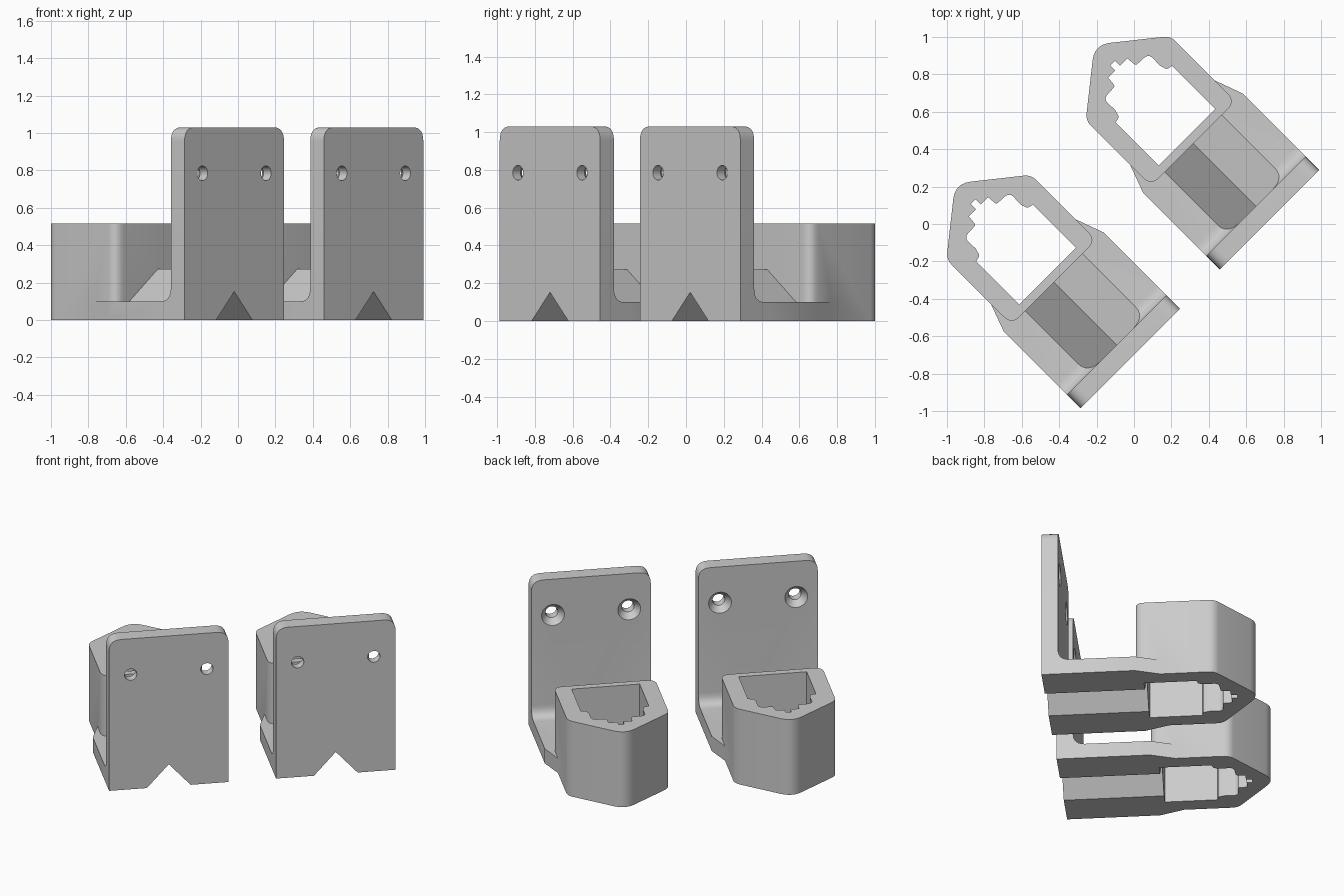
import bpy, bmesh, math
from mathutils import Vector

if "Cube" in bpy.data.objects:
    bpy.data.objects.remove(bpy.data.objects["Cube"])

grey = bpy.data.materials.new("plain grey")
grey.diffuse_color = (0.6, 0.6, 0.6, 1)
grey.use_nodes = True
grey.node_tree.nodes["Principled BSDF"].inputs["Base Color"].default_value = grey.diffuse_color


def rounded(corners, steps=6):
    """Outline from (x, y, cutback) corners; cutback 0 keeps a sharp corner."""
    out = []
    for i, (x, y, d) in enumerate(corners):
        p = Vector((x, y))
        if d == 0:
            out.append(p)
            continue
        a = p + (Vector(corners[i - 1][:2]) - p).normalized() * d
        b = p + (Vector(corners[(i + 1) % len(corners)][:2]) - p).normalized() * d
        for k in range(steps + 1):
            t = k / steps
            out.append(a * (1 - t) ** 2 + p * 2 * t * (1 - t) + b * t * t)
    return out


def prism(name, outline, lo, hi, axis):
    """Extrude a 2D outline along the given axis."""
    place = {"x": lambda p, h: (h, p[0], p[1]),
             "y": lambda p, h: (p[0], h, p[1]),
             "z": lambda p, h: (p[0], p[1], h)}[axis]
    bm = bmesh.new()
    low = [bm.verts.new(place(p, lo)) for p in outline]
    high = [bm.verts.new(place(p, hi)) for p in outline]
    n = len(low)
    bm.faces.new(low)
    bm.faces.new(high)
    for i in range(n):
        j = (i + 1) % n
        bm.faces.new((low[i], low[j], high[j], high[i]))
    bmesh.ops.recalc_face_normals(bm, faces=bm.faces)
    mesh = bpy.data.meshes.new(name)
    bm.to_mesh(mesh)
    bm.free()
    mesh.materials.append(grey)
    ob = bpy.data.objects.new(name, mesh)
    bpy.context.collection.objects.link(ob)
    return ob


def combine(ob, tool, operation):
    """Apply a boolean and drop the tool object."""
    mod = ob.modifiers.new("bool", "BOOLEAN")
    mod.operation, mod.object, mod.solver = operation, tool, "EXACT"
    deps = bpy.context.evaluated_depsgraph_get()
    mesh = bpy.data.meshes.new_from_object(ob.evaluated_get(deps))
    ob.modifiers.clear()
    ob.data = mesh
    bpy.data.objects.remove(tool)


def mirror(half):
    """Close a half outline (x > 0) with its mirror image."""
    return half + [(-p[0],) + tuple(p[1:]) for p in reversed(half)]


# back plate and foot: filleted L profile, trimmed to shape in front and plan
bracket = prism("wall_bracket", rounded([
    (0, 0, 0), (0.74, 0, 0), (0.74, 0.1, 0), (0.103, 0.1, 0.075),
    (0.103, 1.03, 0), (0, 1.03, 0)]), -0.5, 0.5, "x")
front = rounded(mirror([(0.376, -0.1, 0), (0.376, 1.03, 0.075)]))
combine(bracket, prism("front_trim", front, -0.1, 1, "y"), "INTERSECT")
plan = mirror([(0.4, -0.1), (0.4, 0.2), (0.376, 0.2), (0.376, 0.58), (0.316, 0.745)])
combine(bracket, prism("plan_trim", plan, -0.1, 1.2, "z"), "INTERSECT")

# raised ridge over the foot
ridge = [(-0.216, 0.05), (0.216, 0.05), (0.216, 0.1), (0, 0.273), (-0.216, 0.1)]
combine(bracket, prism("ridge", ridge, 0.05, 0.6, "y"), "UNION")

# pointed socket body
body = rounded([(0.32, 0.577, 0.06), (0.32, 1.07, 0.04), (0, 1.325, 0.085),
                (-0.32, 1.07, 0.04), (-0.32, 0.577, 0.06)])
combine(bracket, prism("socket", body, 0, 0.515, "z"), "UNION")

# V groove underneath
groove = [(-0.142, -0.005), (0.142, -0.005), (0, 0.152)]
combine(bracket, prism("groove", groove, -0.1, 0.7, "y"), "DIFFERENCE")

# toothed opening through the socket
opening = mirror([
    (0.214, 0.624, 0), (0.214, 0.951, 0), (0.18, 0.958, 0.012), (0.168, 1.0, 0),
    (0.172, 1.085, 0.035), (0.078, 1.09, 0.012), (0.073, 1.148, 0),
    (0.018, 1.149, 0), (0.018, 1.187, 0)])
combine(bracket, prism("opening", rounded(opening), -0.1, 0.7, "z"), "DIFFERENCE")

# countersunk screw holes
for side in (-1, 1):
    bm = bmesh.new()
    rings = []
    for y, r in ((-0.05, 0.039), (0.058, 0.039), (0.103, 0.072), (0.15, 0.072)):
        rings.append([bm.verts.new((side * 0.24 + r * math.cos(k * math.tau / 32), y,
                                    0.785 + r * math.sin(k * math.tau / 32)))
                      for k in range(32)])
    bm.faces.new(rings[0])
    bm.faces.new(rings[-1])
    for a, b in zip(rings, rings[1:]):
        for k in range(32):
            j = (k + 1) % 32
            bm.faces.new((a[k], a[j], b[j], b[k]))
    bmesh.ops.recalc_face_normals(bm, faces=bm.faces)
    mesh = bpy.data.meshes.new("screw_hole")
    bm.to_mesh(mesh)
    bm.free()
    mesh.materials.append(grey)
    hole = bpy.data.objects.new("screw_hole", mesh)
    bpy.context.collection.objects.link(hole)
    combine(bracket, hole, "DIFFERENCE")

# smooth the rounded corners
bpy.ops.object.select_all(action="DESELECT")
bracket.select_set(True)
bpy.context.view_layer.objects.active = bracket
bpy.ops.object.shade_smooth_by_angle(angle=math.radians(25))

# a pair of brackets, turned diagonally
second = bracket.copy()
second.name = "second_wall_bracket"
bpy.context.collection.objects.link(second)
for ob, spot in ((bracket, (-0.02, -0.72, 0)), (second, (0.725, 0.022, 0))):
    ob.location = spot
    ob.rotation_euler.z = math.radians(45)
